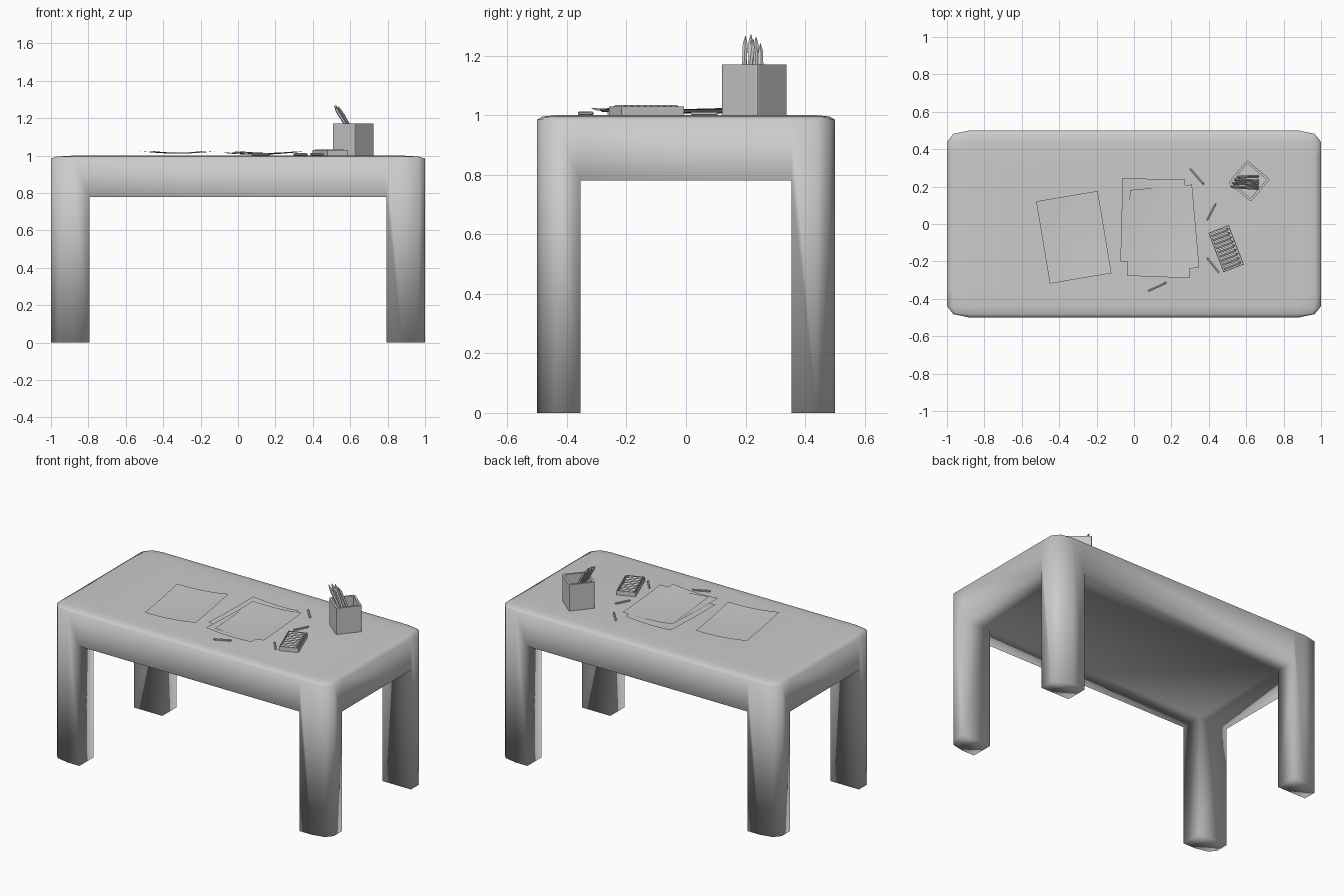
import bpy, bmesh, math
from mathutils import Vector, Matrix

if "Cube" in bpy.data.objects:
    bpy.data.objects.remove(bpy.data.objects["Cube"])

grey = bpy.data.materials.new("light grey")
grey.use_nodes = True
grey.diffuse_color = (0.6, 0.6, 0.6, 1)
grey.node_tree.nodes["Principled BSDF"].inputs["Base Color"].default_value = (0.6, 0.6, 0.6, 1)


def finish(name, bm, smooth=False, matrix=None):
    bmesh.ops.recalc_face_normals(bm, faces=bm.faces)
    mesh = bpy.data.meshes.new(name)
    bm.to_mesh(mesh)
    bm.free()
    mesh.materials.append(grey)
    if smooth:
        for p in mesh.polygons:
            p.use_smooth = True
    obj = bpy.data.objects.new(name, mesh)
    bpy.context.collection.objects.link(obj)
    if matrix:
        obj.matrix_world = matrix
    return obj


def placed(x, y, z, degrees):
    return Matrix.Translation((x, y, z)) @ Matrix.Rotation(math.radians(degrees), 4, "Z")


def stick(name, start, end, radius, tip=0.0, sides=6):
    """Hexagonal rod from start to end, with an optional sharpened tip."""
    start, end = Vector(start), Vector(end)
    length = (end - start).length
    bm = bmesh.new()
    bmesh.ops.create_cone(bm, cap_ends=True, segments=sides, radius1=radius,
                          radius2=radius, depth=length - tip,
                          matrix=Matrix.Translation((0, 0, (length - tip) / 2)))
    if tip:
        bmesh.ops.create_cone(bm, cap_ends=False, segments=sides, radius1=radius,
                              radius2=radius * 0.15, depth=tip,
                              matrix=Matrix.Translation((0, 0, length - tip / 2)))
    turn = (end - start).to_track_quat("Z", "Y").to_matrix().to_4x4()
    return finish(name, bm, matrix=Matrix.Translation(start) @ turn)


# Table: slab split into cells, corner cells extruded to legs, outer edges rounded
def build_table():
    xs, ys = (-1, -0.795, 0.795, 1), (-0.5, -0.355, 0.355, 0.5)
    bm = bmesh.new()
    grid = [[bm.verts.new((x, y, 0.78)) for x in xs] for y in ys]
    cells = {}
    for j in range(3):
        for i in range(3):
            cells[i, j] = bm.faces.new((grid[j][i], grid[j][i + 1],
                                        grid[j + 1][i + 1], grid[j + 1][i]))
    # Apron sides and top
    rim = [e for e in bm.edges if e.is_boundary]
    up = bmesh.ops.extrude_edge_only(bm, edges=rim)["geom"]
    bmesh.ops.translate(bm, verts=[v for v in up if isinstance(v, bmesh.types.BMVert)],
                        vec=(0, 0, 0.22))
    bmesh.ops.contextual_create(bm, geom=[e for e in up if isinstance(e, bmesh.types.BMEdge)])
    # Legs
    for key in ((0, 0), (0, 2), (2, 0), (2, 2)):
        leg = bmesh.ops.extrude_discrete_faces(bm, faces=[cells[key]])["faces"][0]
        bmesh.ops.translate(bm, verts=leg.verts, vec=(0, 0, -0.78))
    bmesh.ops.remove_doubles(bm, verts=bm.verts, dist=0.0001)
    # Merge the apron and leg sides so each corner is one clean edge
    corner = [v for v in bm.verts if abs(v.co.z - 0.78) < 0.01
              and abs(v.co.x) > 0.99 and abs(v.co.y) > 0.49]
    seams = [e for v in corner for e in v.link_edges
             if abs(e.verts[0].co.z - e.verts[1].co.z) < 0.01]
    bmesh.ops.dissolve_edges(bm, edges=list(set(seams)), use_verts=True)
    # Uneven rounding: stretch, bevel evenly, shrink back
    bmesh.ops.scale(bm, vec=(1, 2, 8), verts=bm.verts)
    bm.normal_update()
    edges = []
    for e in bm.edges:
        a, b = (v.co for v in e.verts)
        at_top = min(a.z, b.z) > 7.9
        at_corner = all(abs(p.x) > 0.99 and abs(p.y) > 0.99 for p in (a, b))
        if at_top or (at_corner and abs(a.z - b.z) > 1):
            edges.append(e)
    bmesh.ops.bevel(bm, geom=edges, offset=0.12, segments=2, profile=0.5, affect="EDGES")
    bmesh.ops.scale(bm, vec=(1, 0.5, 0.125), verts=bm.verts)
    finish("table", bm, smooth=True)


build_table()


# Open boxes: cube with the top inset and pushed down
def open_box(name, size, wall, floor, bevel, matrix):
    bm = bmesh.new()
    bmesh.ops.create_cube(bm, size=1, matrix=Matrix.Translation((0, 0, size[2] / 2))
                          @ Matrix.Diagonal((*size, 1)))
    if bevel:
        upright = [e for e in bm.edges if abs(e.verts[0].co.z - e.verts[1].co.z) > 0.01]
        bmesh.ops.bevel(bm, geom=upright, offset=bevel, segments=2, profile=0.5, affect="EDGES")
    bm.normal_update()
    top = max(bm.faces, key=lambda f: f.calc_center_median().z)
    bmesh.ops.inset_region(bm, faces=[top], thickness=wall)
    down = bmesh.ops.extrude_discrete_faces(bm, faces=[top])["faces"][0]
    bmesh.ops.translate(bm, verts=down.verts, vec=(0, 0, floor - size[2]))
    finish(name, bm, matrix=matrix)


open_box("pencil_holder", (0.158, 0.158, 0.172), 0.013, 0.012, 0.007,
         placed(0.615, 0.23, 0.999, 50))

# Pencils leaning in the holder
for i, (x, y, z, foot) in enumerate(((0.515, 0.2, 1.265, 0.19), (0.522, 0.218, 1.27, 0.215),
                                     (0.535, 0.236, 1.262, 0.23), (0.55, 0.25, 1.24, 0.255),
                                     (0.54, 0.226, 1.255, 0.2))):
    stick(f"pencil_{i + 1}", (0.66, foot, 1.03), (x, y, z), 0.009, tip=0.03)

# Crayon box with a row of crayons lying across it
box = placed(0.4925, -0.132, 0.999, 21)
open_box("crayon_box", (0.117, 0.225, 0.03), 0.006, 0.006, 0, box)
for i in range(9):
    y = -0.094 + i * 0.0235
    stick(f"boxed_crayon_{i + 1}", box @ Vector((-0.05, y, 0.024)),
          box @ Vector((0.05, y, 0.024)), 0.0105, tip=0.012)

# Loose crayons on the table
for i, (x1, y1, x2, y2) in enumerate(((0.3, 0.295, 0.375, 0.21), (0.39, 0.02, 0.437, 0.11),
                                      (0.455, -0.26, 0.39, -0.18), (0.075, -0.358, 0.175, -0.312))):
    stick(f"loose_crayon_{i + 1}", (x1, y1, 1.006), (x2, y2, 1.006), 0.007, tip=0.012)


# Paper sheets with gently lifted edges
def sheet(name, x, y, z, degrees, lift):
    bm = bmesh.new()
    bmesh.ops.create_grid(bm, x_segments=8, y_segments=8, size=1)
    for v in bm.verts:
        u, w = v.co.x, v.co.y
        v.co = (u * 0.167, w * 0.223, lift * (0.7 * u * u + 0.3 * w * w))
    finish(name, bm, smooth=True, matrix=placed(x, y, z, degrees))


sheet("single_sheet", -0.322, -0.071, 1.011, 9.5, 0.013)
sheet("stacked_sheet_1", 0.1, 0.018, 1.005, -1.5, 0.012)
sheet("stacked_sheet_2", 0.137, -0.06, 1.008, -2, 0.012)
sheet("stacked_sheet_3", 0.163, -0.026, 1.011, 5, 0.012)
